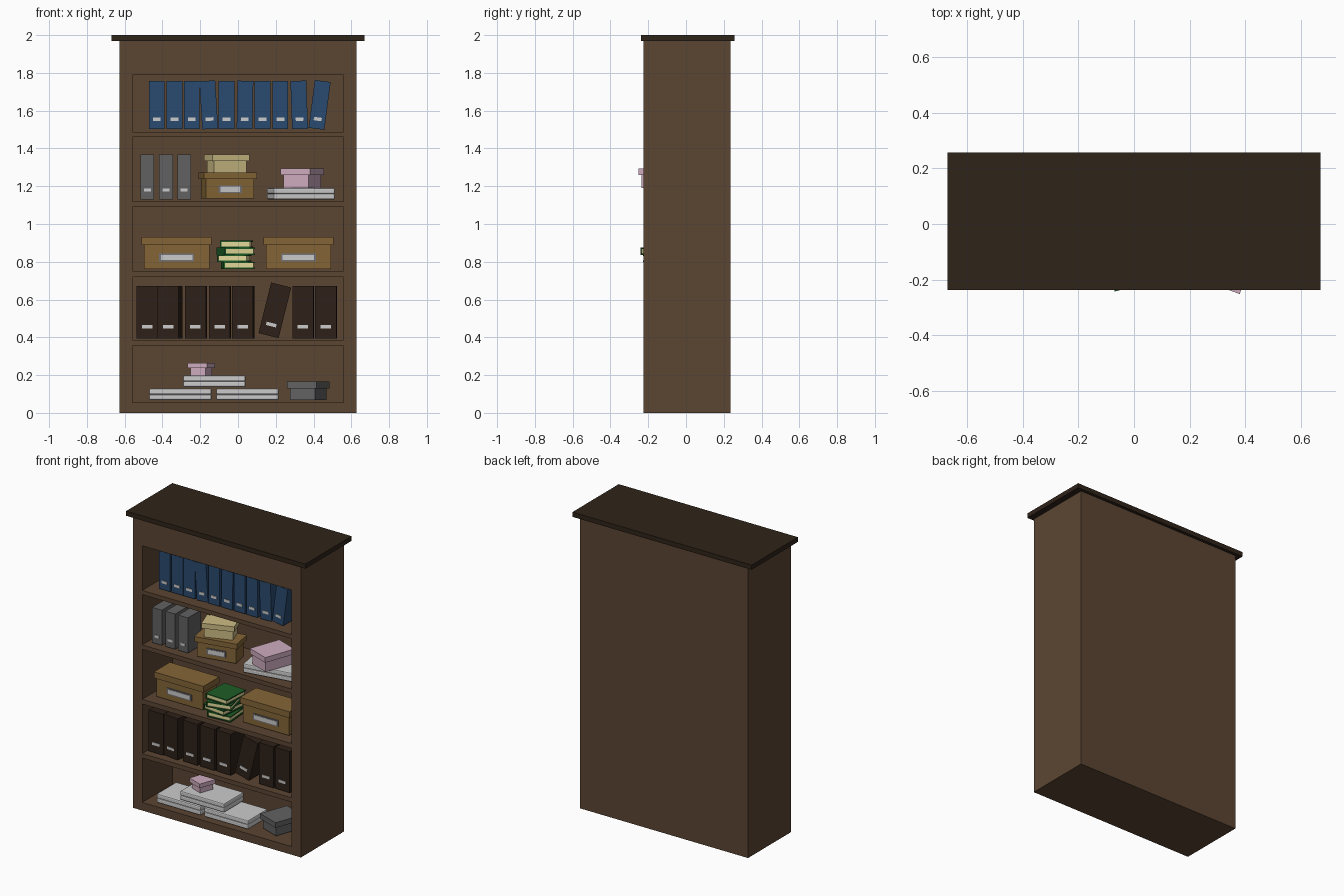
import bpy, bmesh
from math import radians
from mathutils import Matrix, Euler

if "Cube" in bpy.data.objects:
    bpy.data.objects.remove(bpy.data.objects["Cube"])

COLORS = {
    "wood": (.105, .06, .032), "dark_wood": (.028, .017, .01), "blue": (.023, .068, .16),
    "grey": (.12, .12, .12), "espresso": (.027, .015, .009), "kraft": (.23, .13, .037),
    "yellow": (.60, .50, .23), "pink": (.62, .41, .52), "paper": (.58, .58, .60),
    "green": (.013, .11, .02), "cream": (.78, .70, .33), "metal": (.17, .17, .19),
    "label": (.55, .55, .57),
}
MATS = {}
for key, c in COLORS.items():
    MATS[key] = bpy.data.materials.new(key)
    MATS[key].diffuse_color = (*c, 1)


def part(name, boxes, loc=(0, 0, 0), lean=0, turn=0):
    """Object made of boxes: (colour, size, centre); lean about y, turn about z."""
    bm = bmesh.new()
    me = bpy.data.meshes.new(name)
    slots = []
    for col, size, centre in boxes:
        if col not in slots:
            slots.append(col)
            me.materials.append(MATS[col])
        m = Matrix.Translation(centre) @ Matrix.Diagonal((*size, 1))
        verts = bmesh.ops.create_cube(bm, size=1, matrix=m)["verts"]
        for f in {f for v in verts for f in v.link_faces}:
            f.material_index = slots.index(col)
    bm.to_mesh(me)
    bm.free()
    ob = bpy.data.objects.new(name, me)
    ob.location = loc
    ob.rotation_euler = Euler((0, radians(lean), radians(turn)))
    bpy.context.collection.objects.link(ob)
    return ob


def binder(name, col, x, z0, w, h, front, label_z, lean=0, turn=0, d=0.14):
    """Upright binder with a small label plate near the bottom of its spine."""
    part(name, [(col, (w, d, h), (0, 0, 0)),
                ("label", (w * .5, .004, .018), (0, -d / 2 - .001, label_z - h / 2))],
         (x, front + d / 2, z0 + h / 2), lean, turn)


def lidded_box(name, col, x, y, z0, w, d, h, turn=0, lid=.035, plate=0):
    """Storage box with an overhanging lid and an optional label holder."""
    e = .012
    boxes = [(col, (w - 2 * e, d - 2 * e, h - lid), (0, 0, (h - lid) / 2)),
             (col, (w, d, lid), (0, 0, h - lid / 2))]
    if plate:
        zc, yf = (h - lid) * .48, -d / 2 + e
        boxes += [("metal", (plate, .008, .042), (0, yf - .002, zc)),
                  ("label", (plate - .018, .008, .028), (0, yf - .004, zc))]
    part(name, boxes, (x, y, z0), 0, turn)


def paper_stack(name, x, y, z0, turn=0):
    """Two reams of paper with softened edges."""
    for i in range(2):
        ob = part(f"{name}_{i + 1}", [("paper", (.33, .21, .03), (0, 0, .015))],
                  (x, y, z0 + i * .03), 0, turn)
        bev = ob.modifiers.new("soft_edge", "BEVEL")
        bev.width, bev.segments = .007, 2


def book(name, x, y, z0, w, d, h, turn):
    """Book lying flat: two covers, spine on the left, inset pages."""
    t = .007
    part(name, [("green", (w, d, t), (0, 0, t / 2)),
                ("green", (w, d, t), (0, 0, h - t / 2)),
                ("green", (t, d, h), (-w / 2 + t / 2, 0, h / 2)),
                ("cream", (w - .014, d - .012, h - 2 * t), (0, 0, h / 2))],
         (x, y, z0), 0, turn)


# Cabinet carcass with five recesses cut from the front
cabinet = part("cabinet_body", [("wood", (1.257, .46, 1.97), (0, .005, .985))])
rows = [(.055, .355), (.385, .72), (.752, 1.09), (1.12, 1.46), (1.488, 1.79)]
cutter = part("recess_cutter", [("wood", (1.117, .525, b - a), (0, -.1625, (a + b) / 2))
                                for a, b in rows])
cutter.hide_render = True
mod = cabinet.modifiers.new("recesses", "BOOLEAN")
mod.operation, mod.solver, mod.object = "DIFFERENCE", "EXACT", cutter
bpy.context.view_layer.objects.active = cabinet
cabinet.select_set(True)
bpy.ops.object.modifier_apply(modifier=mod.name)
bpy.data.objects.remove(cutter)

# Overhanging top board
part("top_board", [("dark_wood", (1.34, .494, .032), (0, .009, 1.984))])

# Top row: blue binders
blue = [(-.43, 0), (-.336, 0), (-.245, 0), (-.155, -3.5), (-.06, 0), (.037, 1),
        (.13, 0), (.224, 0), (.324, -2), (.432, 7.5)]
for i, (x, lean) in enumerate(blue):
    binder(f"blue_binder_{i + 1}", "blue", x, 1.503, .084, .255, -.17, .052, lean)

# Second row: grey binders, boxes on paper
for i, x in enumerate((-.48, -.381, -.285)):
    binder(f"grey_binder_{i + 1}", "grey", x, 1.13, .073, .238, -.18, .05)
lidded_box("kraft_box_small", "kraft", -.055, -.108, 1.135, .285, .15, .137, 11.5, plate=.125)
lidded_box("yellow_box", "yellow", -.06, -.1, 1.272, .208, .13, .097, 20)
paper_stack("upper_paper", .333, -.085, 1.13, 10)
lidded_box("pink_box", "pink", .34, -.12, 1.19, .165, .22, .105, -20)

# Third row: two kraft boxes and a pile of books
for name, x in (("left", -.325), ("right", .32)):
    lidded_box(f"kraft_box_{name}", "kraft", x, -.085, .762, .37, .17, .168, lid=.042, plate=.185)
books = [(.0, -.12, 4), (-.02, -.125, -6), (-.012, -.13, 14), (-.008, -.12, -3)]
for i, (x, y, turn) in enumerate(books):
    book(f"book_{i + 1}", x, y, .762 + i * .0375, .165, .19, .0375, turn)

# Fourth row: dark binders, one leaning
dark = [(-.481, 0), (-.36, -8), (-.223, -2), (-.095, -2), (.028, -3), (.345, -1), (.467, -2)]
for i, (x, turn) in enumerate(dark):
    binder(f"dark_binder_{i + 1}", "espresso", x, .395, .112, .278, -.19, .06, 0, turn)
binder("dark_binder_leaning", "espresso", .195, .405, .11, .276, -.19, .06, 14)

# Bottom row: paper stacks and small boxes
paper_stack("lower_paper_left", -.305, -.095, .068)
paper_stack("lower_paper_right", .05, -.095, .068)
paper_stack("lower_paper_top", -.125, -.1, .137)
lidded_box("pink_box_small", "pink", -.195, -.1, .197, .11, .12, .068, -20, .028)
lidded_box("grey_box", "grey", .372, -.07, .068, .165, .2, .097, -20)

for m in bpy.data.materials:
    if m.users and not m.is_grease_pencil:
        m.use_nodes = True
        m.node_tree.nodes["Principled BSDF"].inputs["Base Color"].default_value = m.diffuse_color
